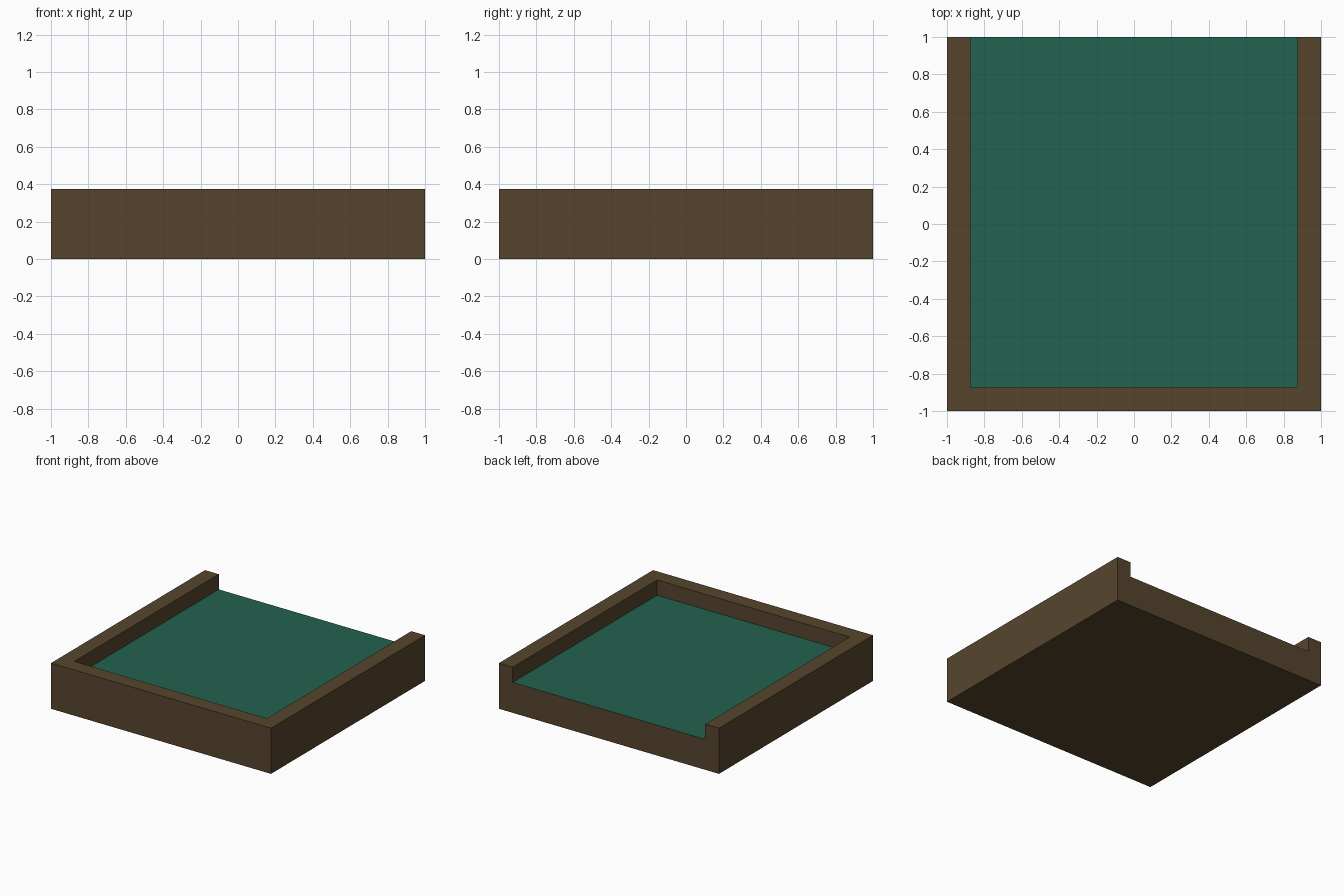
import bpy, bmesh
from mathutils import Vector

if "Cube" in bpy.data.objects:
    bpy.data.objects.remove(bpy.data.objects["Cube"])

HALF, INNER, FLOOR, TOP = 1.0, 0.875, 0.25, 0.375


def material(name, rgb):
    m = bpy.data.materials.new(name)
    m.diffuse_color = (*rgb, 1.0)
    m.use_nodes = True
    m.node_tree.nodes["Principled BSDF"].inputs["Base Color"].default_value = m.diffuse_color
    return m


# Solid base slab, cut along the rim lines
bm = bmesh.new()
bmesh.ops.create_cube(bm, size=1.0)
for v in bm.verts:
    v.co = Vector((v.co.x * 2 * HALF, v.co.y * 2 * HALF, (v.co.z + 0.5) * FLOOR))
for co, no in (((-INNER, 0, 0), (1, 0, 0)), ((INNER, 0, 0), (1, 0, 0)),
               ((0, -INNER, 0), (0, 1, 0))):
    bmesh.ops.bisect_plane(bm, geom=bm.verts[:] + bm.edges[:] + bm.faces[:],
                           plane_co=co, plane_no=no)
bm.normal_update()

# Raised rim on three sides, open at the back
rim = []
for f in bm.faces:
    c = f.calc_center_median()
    if f.normal.z > 0.9 and (abs(c.x) > INNER or c.y < -INNER):
        rim.append(f)
new = bmesh.ops.extrude_face_region(bm, geom=rim)["geom"]
bmesh.ops.translate(bm, vec=(0, 0, TOP - FLOOR),
                    verts=[g for g in new if isinstance(g, bmesh.types.BMVert)])
old = [f for f in rim if f.is_valid]
if old:
    bmesh.ops.delete(bm, geom=old, context='FACES')
bmesh.ops.dissolve_limit(bm, angle_limit=0.01, verts=bm.verts[:], edges=bm.edges[:])
bmesh.ops.recalc_face_normals(bm, faces=bm.faces[:])

# Green recessed floor, brown everywhere else
for f in bm.faces:
    is_floor = f.normal.z > 0.9 and f.calc_center_median().z < TOP - 0.05
    f.material_index = 1 if is_floor else 0

mesh = bpy.data.meshes.new("tray")
bm.to_mesh(mesh)
bm.free()
mesh.materials.append(material("dark_brown", (0.093, 0.060, 0.026)))
mesh.materials.append(material("deep_green", (0.0176, 0.122, 0.080)))
tray = bpy.data.objects.new("tray", mesh)
bpy.context.collection.objects.link(tray)
